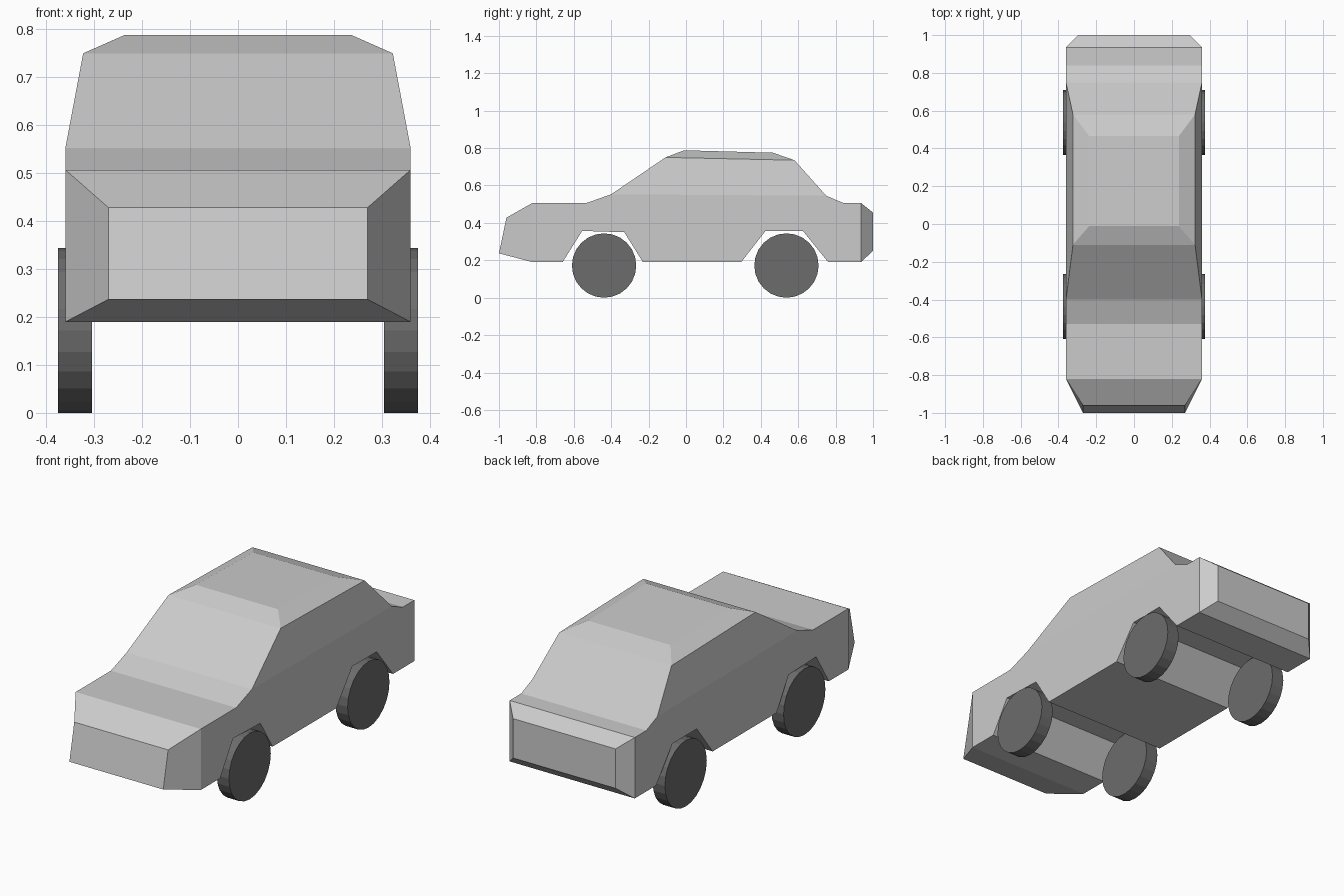
import bpy, bmesh
from math import pi

if "Cube" in bpy.data.objects:
    bpy.data.objects.remove(bpy.data.objects["Cube"])

# Car body: side outline as (y, z, half width), running round from the front sill
outline = [
    (-.82, .19, .36), (-.66, .19, .36), (-.555, .357, .36), (-.33, .35, .36),   # front arch
    (-.23, .19, .36), (.295, .19, .36), (.425, .357, .36), (.625, .357, .36),   # rear arch
    (.76, .19, .36), (.935, .19, .36),
    (1, .25, .295), (1, .455, .295), (.935, .507, .36),                         # tail
    (.84, .507, .36), (.75, .545, .36), (.58, .735, .323), (.465, .775, .237),  # rear window
    (-.01, .788, .237), (-.11, .75, .323), (-.40, .553, .36), (-.53, .507, .36),  # roof, windscreen
    (-.82, .507, .36), (-.96, .428, .27), (-1, .237, .27),                      # bonnet, nose
]
# Side panels: lower side, belt, windows, roof edge, nose corner, tail corner
panels = [list(range(10)) + [12, 13, 20, 21], [13, 14, 19, 20], [14, 15, 18, 19],
          [15, 16, 17, 18], [0, 21, 22, 23], [9, 10, 11, 12]]

bm = bmesh.new()
sides = [[bm.verts.new((s * w, y, z)) for y, z, w in outline] for s in (-1, 1)]
for i in range(len(outline)):
    j = (i + 1) % len(outline)
    bm.faces.new((sides[0][i], sides[0][j], sides[1][j], sides[1][i]))
for side in sides:
    for panel in panels:
        bm.faces.new([side[i] for i in panel])
bmesh.ops.recalc_face_normals(bm, faces=bm.faces)
mesh = bpy.data.meshes.new("car_body")
bm.to_mesh(mesh)
bm.free()
bpy.context.collection.objects.link(bpy.data.objects.new("car_body", mesh))

# Wheels: dark flat-shaded discs
rubber = bpy.data.materials.new("dark_rubber")
rubber.diffuse_color = (.15, .15, .15, 1)
rubber.use_nodes = True
rubber.node_tree.nodes["Principled BSDF"].inputs["Base Color"].default_value = rubber.diffuse_color
for end, y in (("front", -.438), ("rear", .537)):
    for side, s in (("left", 1), ("right", -1)):
        bpy.ops.mesh.primitive_cylinder_add(vertices=24, radius=.172, depth=.07,
                                            location=(s * .34, y, .172), rotation=(0, pi / 2, 0))
        wheel = bpy.context.object
        wheel.name = f"{end}_{side}_wheel"
        wheel.data.materials.append(rubber)
